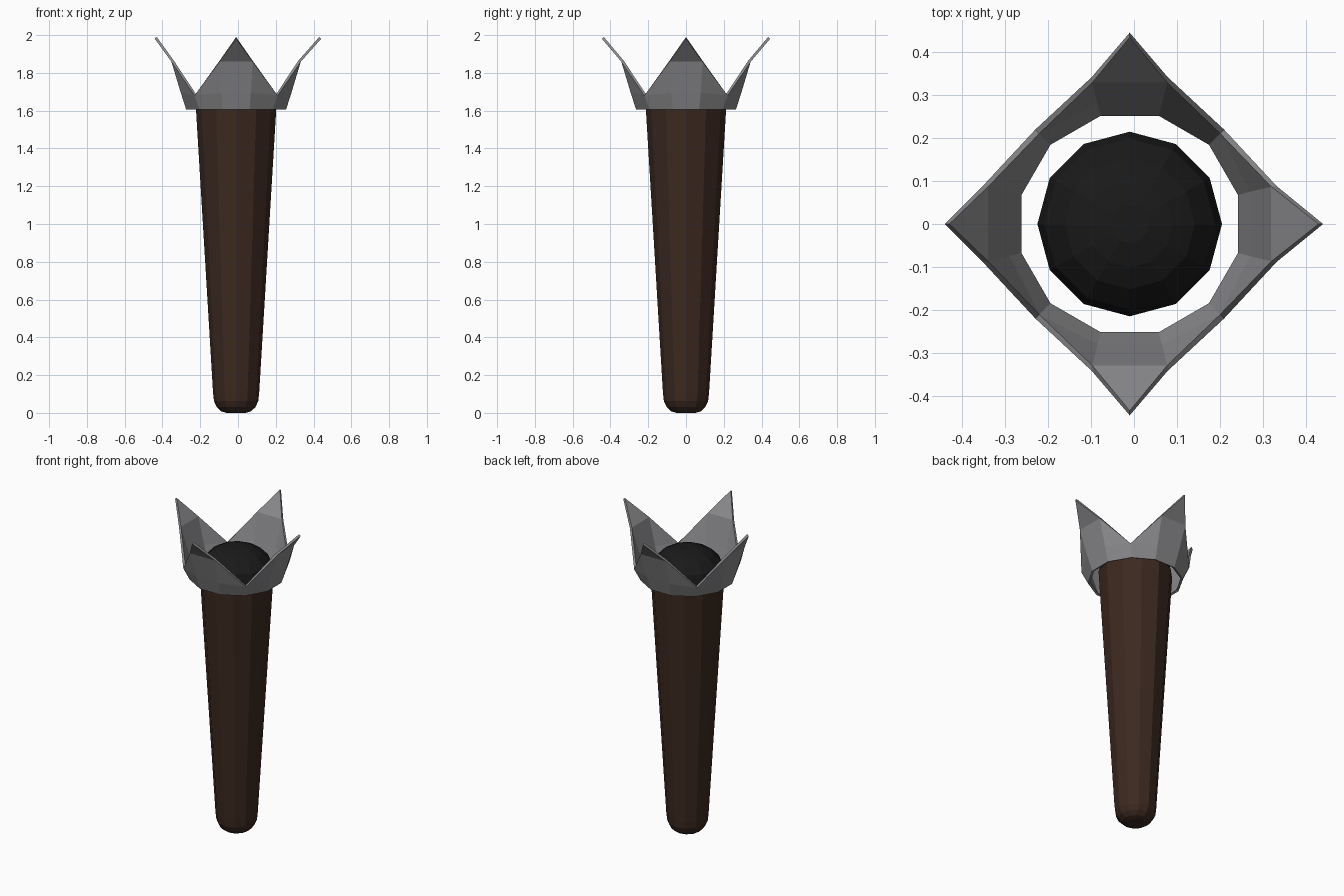
import bpy, bmesh
from math import cos, sin, pi, radians

if "Cube" in bpy.data.objects:
    bpy.data.objects.remove(bpy.data.objects["Cube"])

CX = -0.01   # the shaft axis sits slightly left of the tip-to-tip centre


def material(name, rgb):
    m = bpy.data.materials.new(name)
    m.diffuse_color = (*rgb, 1)
    m.use_nodes = True
    m.node_tree.nodes["Principled BSDF"].inputs["Base Color"].default_value = m.diffuse_color
    return m


def finish(bm, name, mats):
    bmesh.ops.recalc_face_normals(bm, faces=bm.faces)
    me = bpy.data.meshes.new(name)
    bm.to_mesh(me)
    bm.free()
    ob = bpy.data.objects.new(name, me)
    ob.location.x = CX
    for m in mats:
        me.materials.append(m)
    bpy.context.collection.objects.link(ob)
    return ob


def lathe(name, profile, mat, sides=12):
    bm = bmesh.new()
    rings = [[bm.verts.new((r * cos(2 * pi * i / sides), r * sin(2 * pi * i / sides), z))
              for i in range(sides)] for r, z in profile]
    for a, b in zip(rings, rings[1:]):
        for i in range(sides):
            j = (i + 1) % sides
            bm.faces.new((a[i], a[j], b[j], b[i]))
    bm.faces.new(rings[0])
    bm.faces.new(rings[-1])
    return finish(bm, name, [mat])


wood = material("dark_wood", (0.045, 0.022, 0.014))
char = material("charred", (0.01, 0.01, 0.01))
metal = material("grey_metal", (0.25, 0.25, 0.26))

# tapered handle with rounded foot
lathe("handle", [(0.05, 0), (0.078, 0.008), (0.102, 0.03), (0.117, 0.062),
                 (0.122, 0.105), (0.215, 1.65)], wood)

# charred domed head
lathe("burnt_head", [(0.215, 1.65)] + [(0.215 * cos(radians(a)), 1.65 + 0.15 * sin(radians(a)))
                                       for a in (22, 45, 62, 78)], char)

# crown: 12-sided band rising into four flared points
bm = bmesh.new()


def polar(r, deg, z):
    return bm.verts.new((r * cos(radians(deg)), r * sin(radians(deg)), z))


for k, tip_r in enumerate((0.44, 0.435, 0.42, 0.435)):
    c = 90 * k
    low = [polar(0.261, c + d, 1.612) for d in (-45, -15, 15, 45)]
    mid = [polar(r, c + d, z) for d, r, z in
           ((-45, 0.298, 1.685), (-15, 0.29, 1.70), (15, 0.29, 1.70), (45, 0.298, 1.685))]
    up = [polar(0.341, c + d, 1.865) for d in (-14.8, 14.8)]
    tip = polar(tip_r, c, 1.99)
    for i in range(3):
        bm.faces.new((low[i], low[i + 1], mid[i + 1], mid[i]))
    bm.faces.new((mid[1], mid[2], up[1], up[0]))
    bm.faces.new((mid[0], mid[1], up[0]))
    bm.faces.new((mid[2], mid[3], up[1]))
    bm.faces.new((up[0], up[1], tip))
bmesh.ops.remove_doubles(bm, verts=bm.verts, dist=0.001)
crown = finish(bm, "crown", [metal])
sol = crown.modifiers.new("thickness", 'SOLIDIFY')
sol.thickness = 0.014
sol.offset = -1
